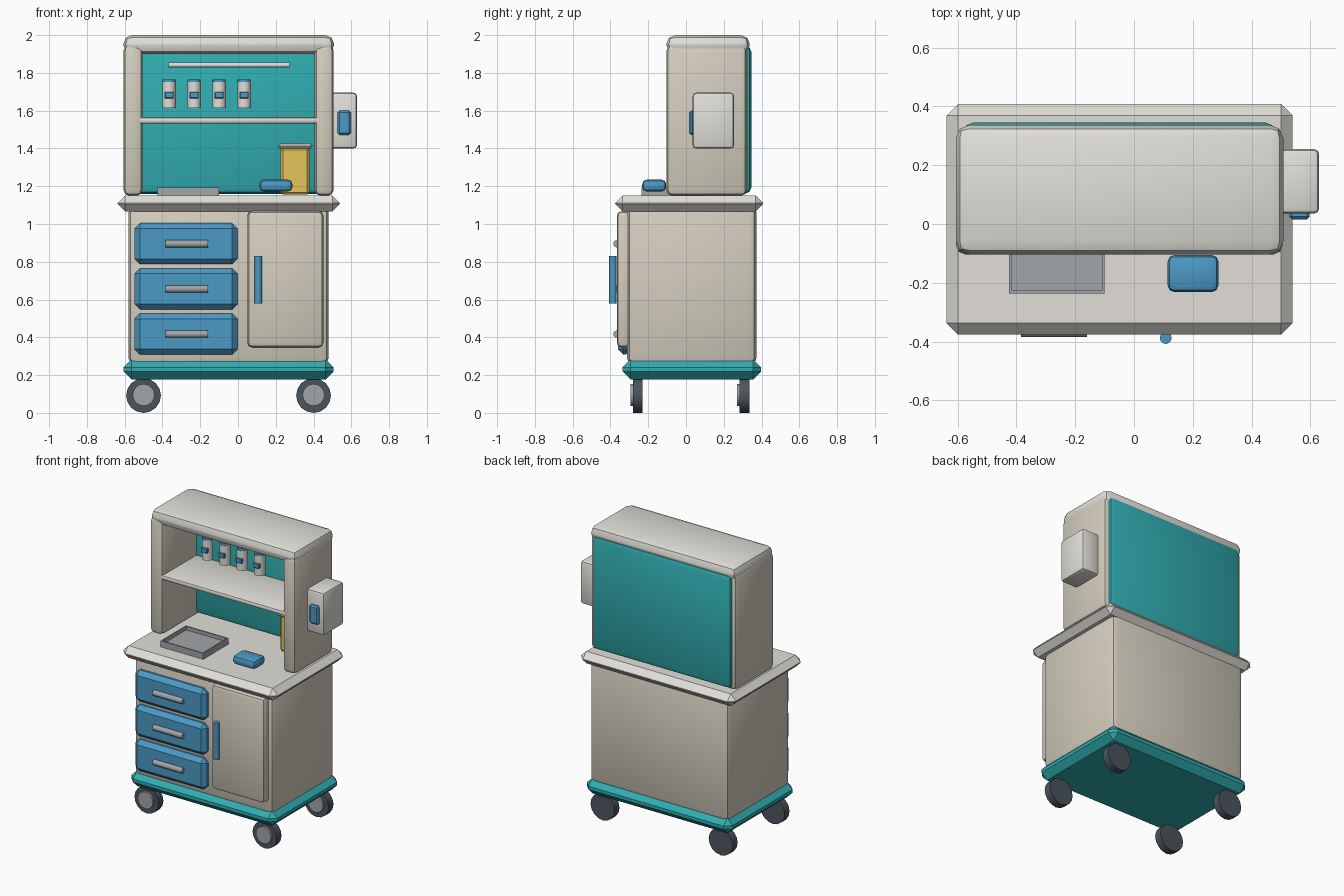
import bpy, bmesh, math
from mathutils import Matrix

if "Cube" in bpy.data.objects:
    bpy.data.objects.remove(bpy.data.objects["Cube"])


def mat(name, r, g, b):
    m = bpy.data.materials.new(name)
    m.diffuse_color = (r, g, b, 1)
    m.use_nodes = True
    m.node_tree.nodes["Principled BSDF"].inputs["Base Color"].default_value = m.diffuse_color
    return m


CREAM = mat("cream", 0.76, 0.74, 0.69)
BEIGE = mat("beige", 0.66, 0.62, 0.52)
TEAL = mat("teal", 0.03, 0.42, 0.44)
BLUE = mat("blue", 0.07, 0.32, 0.56)
YELLOW = mat("yellow", 0.80, 0.55, 0.10)
RUBBER = mat("rubber", 0.07, 0.09, 0.11)
STEEL = mat("steel", 0.36, 0.38, 0.40)


def finish(name, bm, material):
    me = bpy.data.meshes.new(name)
    bm.to_mesh(me)
    bm.free()
    me.materials.append(material)
    ob = bpy.data.objects.new(name, me)
    bpy.context.collection.objects.link(ob)
    bpy.context.view_layer.objects.active = ob
    bpy.ops.object.select_all(action='DESELECT')
    ob.select_set(True)
    bpy.ops.object.shade_smooth_by_angle(angle=math.radians(35))
    return ob


def box(name, x, y, z, material, bevel=0.0, seg=1):
    """Bevelled box from (min, max) ranges."""
    bm = bmesh.new()
    bmesh.ops.create_cube(bm, size=1)
    for v in bm.verts:
        v.co = [r[0] if c < 0 else r[1] for c, r in zip(v.co, (x, y, z))]
    if bevel:
        bmesh.ops.bevel(bm, geom=bm.edges[:], offset=bevel, segments=seg,
                        profile=0.5, affect='EDGES')
    return finish(name, bm, material)


def cyl(name, c, r, length, axis, material, sides=16):
    bm = bmesh.new()
    bmesh.ops.create_cone(bm, cap_ends=True, segments=sides, radius1=r, radius2=r, depth=length)
    rot = {'X': Matrix.Rotation(math.pi / 2, 4, 'Y'),
           'Y': Matrix.Rotation(math.pi / 2, 4, 'X'),
           'Z': Matrix.Identity(4)}[axis]
    bmesh.ops.transform(bm, matrix=Matrix.Translation(c) @ rot, verts=bm.verts)
    return finish(name, bm, material)


# Lower cart: base, cabinet, worktop
box("base", (-0.606, 0.506), (-0.336, 0.398), (0.177, 0.283), TEAL, 0.042)
box("cabinet", (-0.58, 0.48), (-0.312, 0.373), (0.25, 1.10), BEIGE, 0.04, 2)
box("worktop", (-0.638, 0.54), (-0.376, 0.408), (1.067, 1.15), CREAM, 0.039)

# Castors
for px, xname in ((-0.50, "left"), (0.40, "right")):
    for py, yname in ((-0.255, "front"), (0.31, "back")):
        cyl(f"{yname}_{xname}_wheel", (px, py, 0.092), 0.092, 0.052, 'Y', RUBBER)
        cyl(f"{yname}_{xname}_hub", (px, py - 0.018, 0.095), 0.058, 0.044, 'Y', STEEL)

# Drawers with bar handles
for i in range(3):
    z0 = 0.787 - i * 0.239
    box(f"drawer_{i + 1}", (-0.547, -0.003), (-0.36, -0.29), (z0, z0 + 0.217), BLUE, 0.028)
    cyl(f"drawer_handle_{i + 1}", (-0.272, -0.366, z0 + 0.108), 0.019, 0.225, 'X', STEEL, 12)

# Door and its handle
box("door", (0.05, 0.452), (-0.366, -0.29), (0.347, 1.068), BEIGE, 0.025, 2)
cyl("door_handle", (0.108, -0.388, 0.705), 0.02, 0.25, 'Z', BLUE, 12)

# Upper hutch
box("hutch_left_side", (-0.606, -0.506), (-0.103, 0.322), (1.15, 1.948), BEIGE, 0.03, 2)
box("hutch_right_side", (0.406, 0.506), (-0.103, 0.322), (1.15, 1.948), BEIGE, 0.03, 2)
box("hutch_back", (-0.58, 0.48), (0.27, 0.346), (1.16, 1.945), TEAL, 0.034, 2)
box("hutch_top", (-0.606, 0.508), (-0.103, 0.337), (1.90, 2.0), CREAM, 0.045, 2)
box("shelf", (-0.54, 0.44), (-0.097, 0.29), (1.532, 1.566), CREAM, 0.013, 2)
cyl("light_bar", (-0.048, 0.13, 1.842), 0.013, 0.64, 'X', CREAM, 12)

# Bottles with cap and label
for i in range(4):
    px, py = -0.365 + i * 0.1325, 0.19
    cyl(f"bottle_{i + 1}", (px, py, 1.682), 0.036, 0.138, 'Z', CREAM)
    cyl(f"bottle_cap_{i + 1}", (px, py, 1.758), 0.034, 0.016, 'Z', BLUE)
    box(f"bottle_label_{i + 1}", (px - 0.024, px + 0.024), (py - 0.042, py),
        (1.665, 1.70), BLUE, 0.004)

# Yellow bin with lid
box("bin", (0.225, 0.378), (0.13, 0.275), (1.155, 1.405), YELLOW, 0.012)
box("bin_lid", (0.212, 0.394), (0.115, 0.28), (1.40, 1.427), CREAM, 0.01)

# Tray: inset and sunken top
bm = bmesh.new()
bmesh.ops.create_cube(bm, size=1)
for v in bm.verts:
    v.co = (-0.2625 + v.co.x * 0.325, -0.098 + v.co.y * 0.276, 1.17 + v.co.z * 0.044)
top = max(bm.faces, key=lambda f: f.calc_center_median().z)
bmesh.ops.inset_region(bm, faces=[top], thickness=0.013)
inner = bmesh.ops.extrude_face_region(bm, geom=[top])
bmesh.ops.delete(bm, geom=[top], context='FACES_ONLY')
for v in [g for g in inner["geom"] if isinstance(g, bmesh.types.BMVert)]:
    v.co.z -= 0.025
bmesh.ops.recalc_face_normals(bm, faces=bm.faces[:])
finish("tray", bm, STEEL)

# Small blue device on the worktop
box("hand_device", (0.114, 0.288), (-0.232, -0.105), (1.172, 1.235), BLUE, 0.024, 2)

# Dispenser on the right side
box("side_box", (0.49, 0.63), (0.035, 0.255), (1.40, 1.695), CREAM, 0.018, 2)
box("side_box_panel", (0.528, 0.598), (0.016, 0.05), (1.472, 1.60), BLUE, 0.01)
